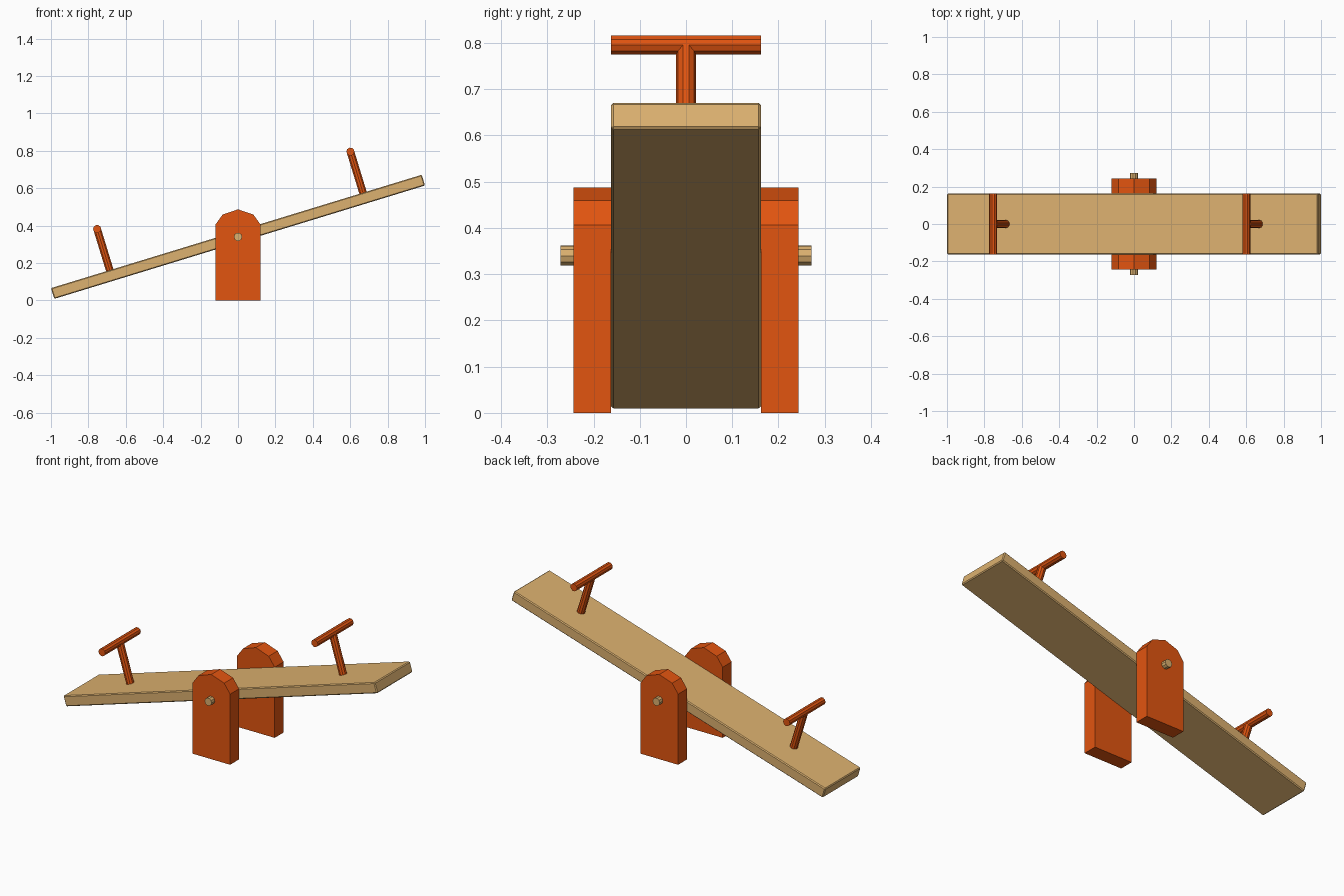
import bpy, bmesh
from math import radians
from mathutils import Matrix

if "Cube" in bpy.data.objects:
    bpy.data.objects.remove(bpy.data.objects["Cube"])

PIVOT_Z = 0.34
TILT = Matrix.Translation((0, 0, PIVOT_Z)) @ Matrix.Rotation(radians(-17), 4, 'Y')
ALONG_Y = Matrix.Rotation(radians(90), 4, 'X')


def material(name, color):
    m = bpy.data.materials.new(name)
    m.diffuse_color = color
    m.use_nodes = True
    m.node_tree.nodes["Principled BSDF"].inputs["Base Color"].default_value = m.diffuse_color
    return m


wood = material("wood", (0.72, 0.44, 0.16, 1))
orange = material("orange_paint", (0.76, 0.09, 0.005, 1))


def finish(name, bm, mat, matrix=Matrix()):
    bmesh.ops.recalc_face_normals(bm, faces=bm.faces)
    bm.transform(matrix)
    me = bpy.data.meshes.new(name)
    bm.to_mesh(me)
    bm.free()
    me.materials.append(mat)
    ob = bpy.data.objects.new(name, me)
    bpy.context.collection.objects.link(ob)
    return ob


def rod(name, radius, length, mat, matrix):
    bm = bmesh.new()
    bmesh.ops.create_cone(bm, cap_ends=True, segments=10, radius1=radius,
                          radius2=radius, depth=length)
    return finish(name, bm, mat, matrix)


# Tilted plank with softened edges
bm = bmesh.new()
bmesh.ops.create_cube(bm, size=1, matrix=Matrix.Diagonal((2.073, 0.324, 0.06, 1)))
bmesh.ops.bevel(bm, geom=bm.edges[:], offset=0.005, segments=1, affect='EDGES')
finish("plank", bm, wood, TILT)

# Pivot axle
rod("axle", 0.0225, 0.543, wood, TILT @ ALONG_Y)

# Round-topped supports on both sides
profile = [(-0.12, 0), (0.12, 0), (0.12, 0.406), (0.082, 0.459),
           (0, 0.487), (-0.082, 0.459), (-0.12, 0.406)]
for side, y in (("front", -0.243), ("back", 0.162)):
    bm = bmesh.new()
    face = bm.faces.new([bm.verts.new((x, y, z)) for x, z in profile])
    ext = bmesh.ops.extrude_face_region(bm, geom=[face], use_keep_orig=True)
    verts = [v for v in ext["geom"] if isinstance(v, bmesh.types.BMVert)]
    bmesh.ops.translate(bm, verts=verts, vec=(0, 0.081, 0))
    finish(side + "_support", bm, orange)

# T-shaped handles, one per seat
for side, u in (("left", -0.708), ("right", 0.708)):
    rod(side + "_handle_post", 0.0215, 0.23, orange,
        TILT @ Matrix.Translation((u, 0, 0.14)))
    rod(side + "_handle_bar", 0.0215, 0.324, orange,
        TILT @ Matrix.Translation((u, 0, 0.26)) @ ALONG_Y)
